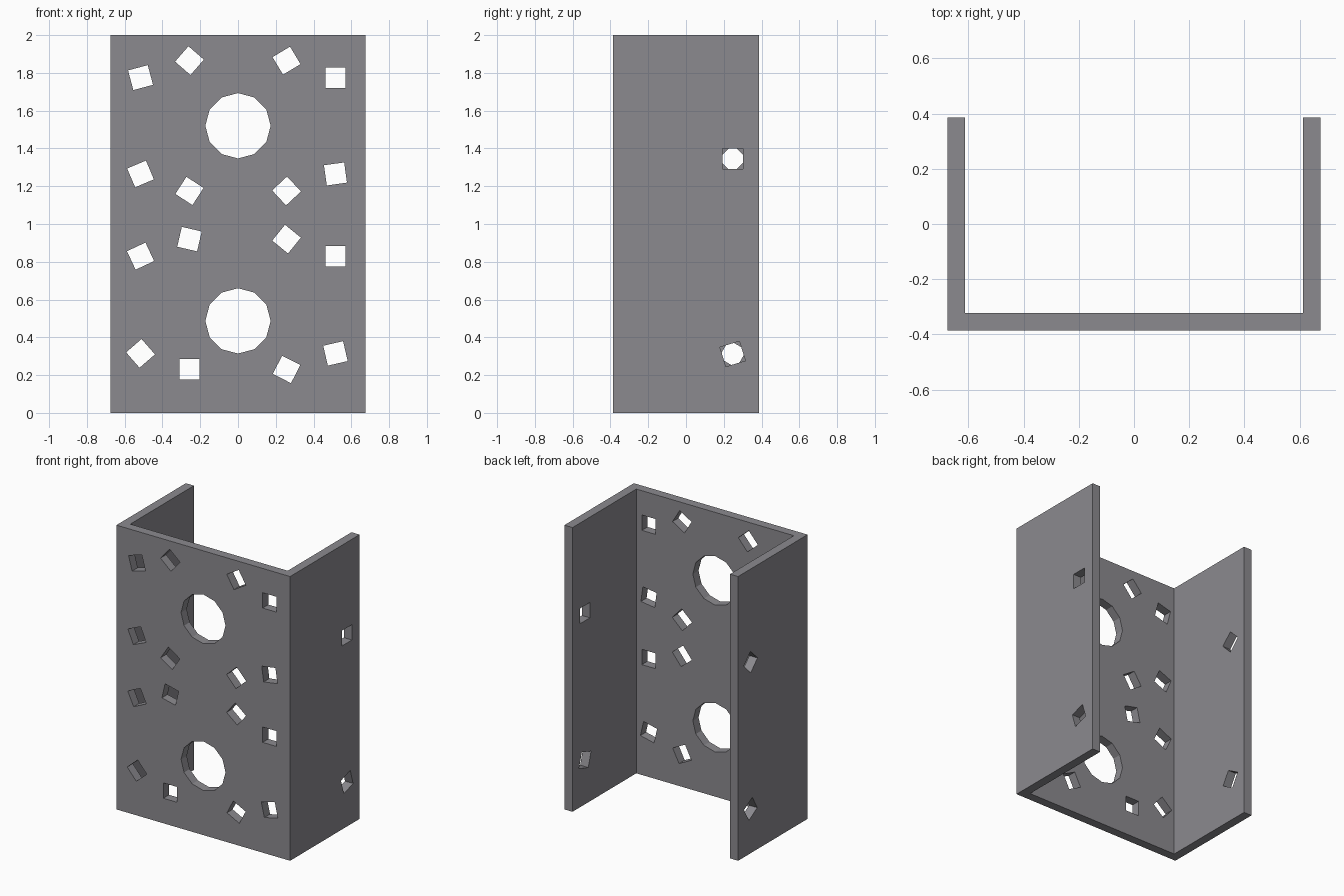
import bpy
import bmesh
from math import radians
from mathutils import Matrix, Vector

default = bpy.data.objects.get("Cube")
if default:
    bpy.data.objects.remove(default, do_unlink=True)

HALF_W, HALF_D, HEIGHT, WALL = 0.676, 0.386, 2.0, 0.063
SLOT = 0.108

steel = bpy.data.materials.new("grey_steel")
steel.use_nodes = True
GREY = (0.26, 0.255, 0.275, 1)
steel.diffuse_color = GREY
steel.node_tree.nodes["Principled BSDF"].inputs["Base Color"].default_value = GREY


def make_object(name, bm):
    bmesh.ops.recalc_face_normals(bm, faces=bm.faces[:])
    mesh = bpy.data.meshes.new(name)
    bm.to_mesh(mesh)
    bm.free()
    mesh.materials.append(steel)
    obj = bpy.data.objects.new(name, mesh)
    bpy.context.collection.objects.link(obj)
    return obj


# U-shaped channel: plan profile extruded upward
inner_w, inner_y = HALF_W - WALL, -HALF_D + WALL
profile = [(-HALF_W, -HALF_D), (HALF_W, -HALF_D), (HALF_W, HALF_D), (inner_w, HALF_D),
           (inner_w, inner_y), (-inner_w, inner_y), (-inner_w, HALF_D), (-HALF_W, HALF_D)]
bm = bmesh.new()
base = bm.faces.new([bm.verts.new((x, y, 0)) for x, y in profile])
top = bmesh.ops.extrude_face_region(bm, geom=[base])["geom"]
bmesh.ops.translate(bm, vec=Vector((0, 0, HEIGHT)),
                    verts=[v for v in top if isinstance(v, bmesh.types.BMVert)])
channel = make_object("channel_bracket", bm)

# Hole cutters
cut = bmesh.new()


def square_cutter(location, axis, angle):
    matrix = (Matrix.Translation(location) @ Matrix.Rotation(radians(angle), 4, axis)
              @ Matrix.Diagonal((*[WALL * 3 if a == axis else SLOT for a in "XYZ"], 1)))
    bmesh.ops.create_cube(cut, size=1, matrix=matrix)


# Square holes in the front plate: row height and turn at each column
OUTER, INNER = 0.516, 0.257
front_y = -HALF_D + WALL / 2
columns = {
    -OUTER: [(1.775, 15), (1.265, 23), (0.83, 25), (0.315, 41)],
    -INNER: [(1.865, 49), (1.175, 57), (0.92, -13), (0.23, 0)],
    INNER: [(1.865, 31), (1.175, 43), (0.92, 51), (0.23, -27)],
    OUTER: [(1.775, 0), (1.265, 8), (0.83, 0), (0.315, 13)],
}
for x, holes in columns.items():
    for z, turn in holes:
        square_cutter((x, front_y, z), "Y", -turn)

# Square holes near the rear edge of both side plates
side_x = HALF_W - WALL / 2
for x, turns in ((side_x, (0, 17)), (-side_x, (45, -30))):
    for z, turn in zip((1.345, 0.312), turns):
        square_cutter((x, 0.247, z), "X", turn)

# Two large twelve-sided holes in the front plate
for z in (1.52, 0.487):
    bmesh.ops.create_cone(cut, cap_ends=True, segments=12, radius1=0.173, radius2=0.173,
                          depth=WALL * 3,
                          matrix=Matrix.Translation((0, front_y, z))
                          @ Matrix.Rotation(radians(90), 4, "X"))
cutter = make_object("hole_cutter", cut)
cutter.hide_render = True

# Cut the holes and discard the helper
mod = channel.modifiers.new("holes", "BOOLEAN")
mod.operation = "DIFFERENCE"
mod.solver = "EXACT"
mod.object = cutter
bpy.context.view_layer.objects.active = channel
channel.select_set(True)
bpy.ops.object.modifier_apply(modifier=mod.name)
bpy.data.objects.remove(cutter, do_unlink=True)
